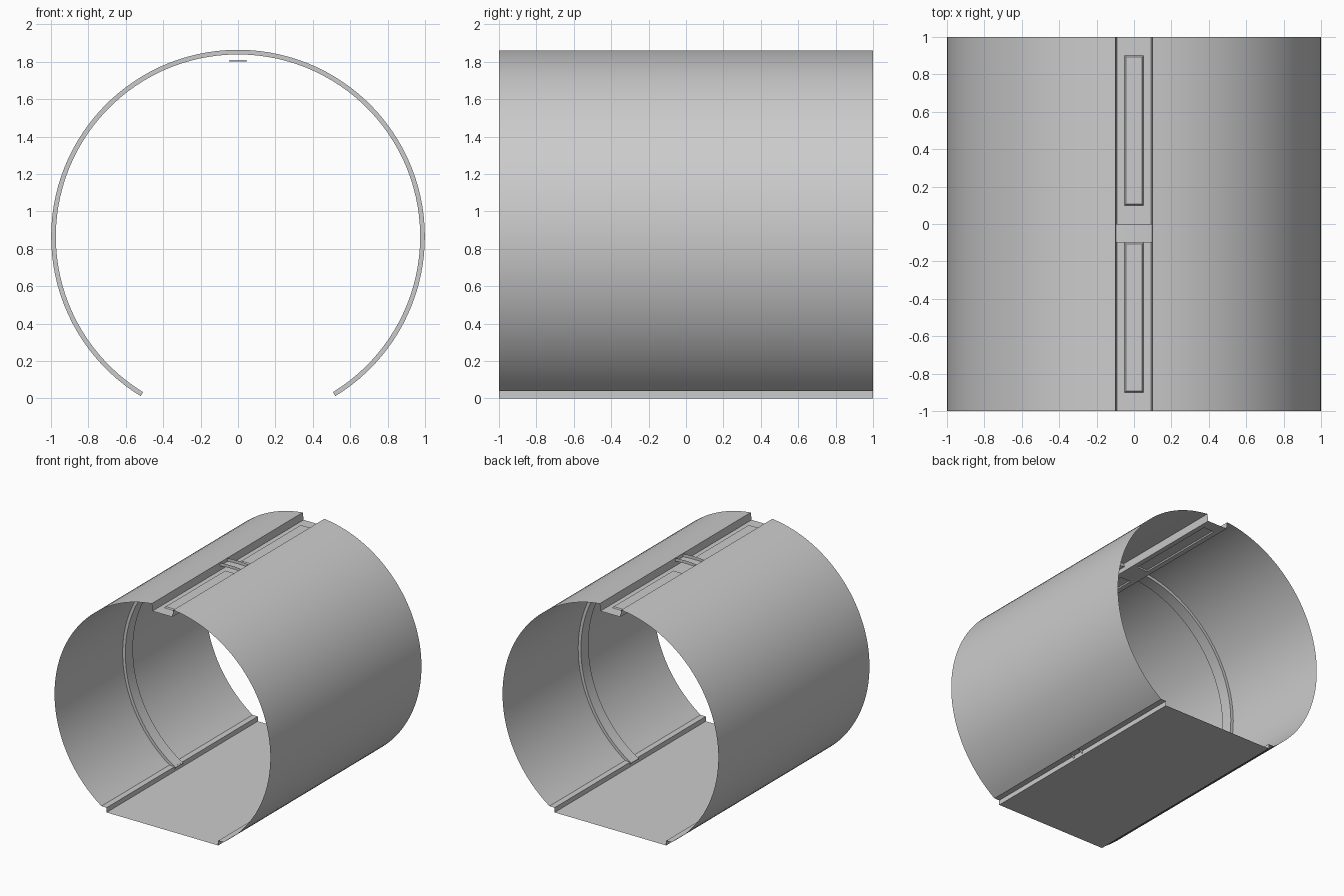
import bpy, bmesh
from math import sin, cos, asin, acos, pi, radians

if "Cube" in bpy.data.objects:
    bpy.data.objects.remove(bpy.data.objects["Cube"])

CZ, R = 0.865, 1.0        # tube centre height and radius


def finish(name, bm, smooth=True):
    me = bpy.data.meshes.new(name)
    bm.to_mesh(me)
    bm.free()
    ob = bpy.data.objects.new(name, me)
    bpy.context.collection.objects.link(ob)
    if smooth:
        bpy.ops.object.select_all(action='DESELECT')
        ob.select_set(True)
        bpy.context.view_layer.objects.active = ob
        bpy.ops.object.shade_smooth_by_angle(angle=radians(25))
    return ob


def skin(bm, rows):
    """Join consecutive rows of points with quads."""
    vs = [[bm.verts.new(p) for p in row] for row in rows]
    for a, b in zip(vs, vs[1:]):
        for i in range(len(a) - 1):
            bm.faces.new((a[i], a[i + 1], b[i + 1], b[i]))


def arc(r, a0, a1, n):
    """Points (x, z) on the tube, angle measured from straight up."""
    return [(r * sin(a0 + (a1 - a0) * i / n), CZ + r * cos(a0 + (a1 - a0) * i / n))
            for i in range(n + 1)]


# Tube shell: channel wall, curved wall, ledge and floor in one open profile
half = [(0.092, 1.80)]
half += arc(R, asin(0.1), acos((0.04 - CZ) / R), 44)
half += [(0.517, 0.04), (0.517, 0.0)]
profile = half + [(-x, z) for x, z in reversed(half)]
bm = bmesh.new()
skin(bm, [[(x, y, z) for x, z in profile] for y in (-1, 1)])
bmesh.ops.recalc_face_normals(bm, faces=bm.faces)
finish("tube_shell", bm)

# Ceiling channel floor with two raised light panels
xs = (-0.092, -0.05, 0.05, 0.092)
ys = (-1, -0.9, -0.1, 0.1, 0.9, 1)
bm = bmesh.new()
skin(bm, [[(x, y, 1.80) for x in xs] for y in ys])
for f in bm.faces:
    f.normal_update()
panels = [f for f in bm.faces
          if abs(f.calc_center_median().x) < 0.01
          and 0.4 < abs(f.calc_center_median().y) < 0.6]
bmesh.ops.inset_region(bm, faces=panels, thickness=0.006, depth=0.01,
                       use_boundary=True, use_even_offset=True)
finish("ceiling_channel", bm, smooth=False)

# Inner rib: open U section swept round the tube, stopping at the floor
end = pi - radians(31.4)
outer, inner = arc(R - 0.001, -end, end, 96), arc(0.974, -end, end, 96)
bm = bmesh.new()
skin(bm, [[(x, y, z) for x, z in pts]
          for pts, y in ((outer, -0.1), (inner, -0.1), (inner, 0.0), (outer, 0.0))])
finish("inner_rib", bm)
